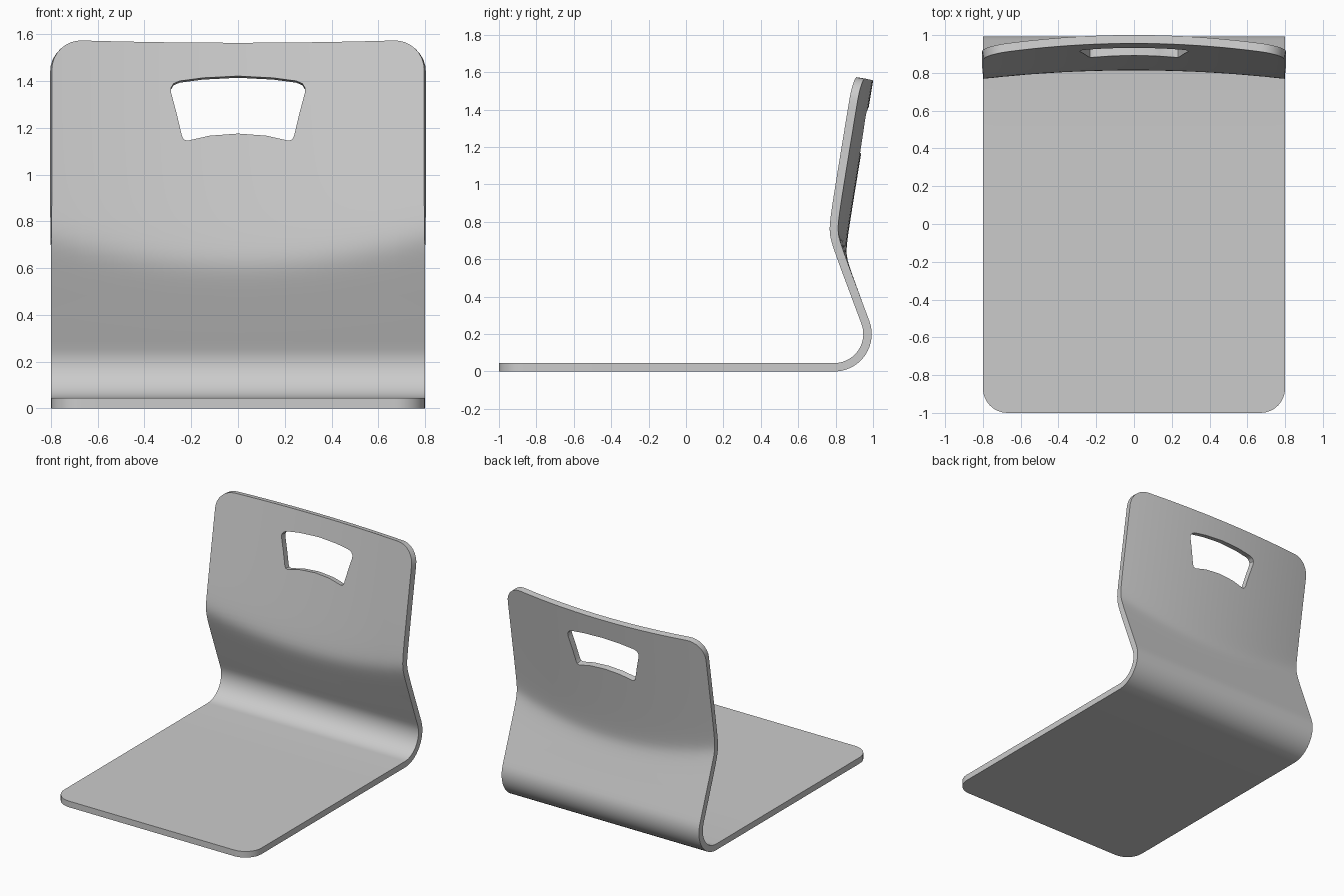
import bpy, bmesh
from math import sin, cos, pi, sqrt, atan

if "Cube" in bpy.data.objects:
    bpy.data.objects.remove(bpy.data.objects["Cube"])

T = 0.045            # sheet thickness
R, CY, CZ = 0.1775, 0.793, 0.2   # rear bend (mid-surface)
LOW, UP = 0.38, 0.165            # slopes of lower and upper back
CORNER = 0.13
END = atan(LOW)


def upper(x, z):
    return 0.978 - 0.065 * (x / 0.8) ** 2 - UP * (1.56 - z)


def back_y(x, z):
    # soft blend between the straight lower back and the curved upper back
    low = CY + R * cos(END) - LOW * (z - CZ - R * sin(END))
    a, b = low, upper(x, z)
    return (a + b) / 2 + sqrt(((a - b) / 2) ** 2 + 0.014 ** 2)


def corner_drop(x):
    d = max(0, abs(x) - (0.8 - CORNER))
    return CORNER - sqrt(max(0, CORNER ** 2 - d * d))


def profile(x):
    drop = corner_drop(x)
    y0 = -1 + drop
    pts = [(y0 + (CY - y0) * i / 4, T / 2) for i in range(4)]
    pts += [(CY + R * cos(a), CZ + R * sin(a))
            for a in [-pi / 2 + (pi / 2 + END) * i / 14 for i in range(15)]]
    z0 = CZ + R * sin(END)
    z1 = 1.56 + 0.014 * (x / 0.8) ** 2 - drop
    for i in range(1, 41):
        z = z0 + (z1 - z0) * i / 40
        blend = min(1, i / 6)
        straight = CY + R * cos(END) - LOW * (z - z0)
        pts.append((straight + (back_y(x, z) - straight) * blend, z))
    return pts


def make_object(name, bm):
    bmesh.ops.recalc_face_normals(bm, faces=bm.faces)
    me = bpy.data.meshes.new(name)
    bm.to_mesh(me)
    bm.free()
    ob = bpy.data.objects.new(name, me)
    bpy.context.collection.objects.link(ob)
    return ob


# Bent sheet: one profile per column, columns bunched at the rounded corners
flat = 0.8 - CORNER
half = [flat + CORNER * sin(pi / 2 * i / 8) for i in range(1, 9)]
xs = [-x for x in reversed(half)] + [flat * (i / 10 - 1) for i in range(21)] + half
bm = bmesh.new()
cols = [[bm.verts.new((x, y, z)) for y, z in profile(x)] for x in xs]
for a, b in zip(cols, cols[1:]):
    for i in range(len(a) - 1):
        bm.faces.new((a[i], b[i], b[i + 1], a[i + 1]))
chair = make_object("floor_chair_shell", bm)
sol = chair.modifiers.new("thickness", 'SOLIDIFY')
sol.thickness = T
sol.offset = 0
sol.use_even_offset = True

# Handle opening cut square to the back
right = [(0, 1.418), (0.15, 1.41), (0.25, 1.396), (0.275, 1.385), (0.287, 1.366),
         (0.286, 1.345), (0.262, 1.255), (0.24, 1.162), (0.232, 1.146),
         (0.216, 1.141), (0.12, 1.163), (0, 1.172)]
outline = right + [(-x, z) for x, z in right[-2:0:-1]]
bm = bmesh.new()
rings = [[bm.verts.new((x, upper(0.15, z) - d, z + UP * d)) for x, z in outline]
         for d in (-0.15, 0.15)]
bm.faces.new(rings[0])
bm.faces.new(rings[1])
n = len(outline)
for i in range(n):
    j = (i + 1) % n
    bm.faces.new((rings[0][i], rings[0][j], rings[1][j], rings[1][i]))
cutter = make_object("handle_cutter", bm)
cutter.hide_render = True

cut = chair.modifiers.new("handle", 'BOOLEAN')
cut.operation = 'DIFFERENCE'
cut.solver = 'EXACT'
cut.object = cutter

# Bake the modifiers, drop the cutter and shade smooth
bpy.context.view_layer.objects.active = chair
chair.select_set(True)
for m in ("thickness", "handle"):
    bpy.ops.object.modifier_apply(modifier=m)
bpy.data.objects.remove(cutter)
bpy.ops.object.shade_smooth_by_angle(angle=0.6)
